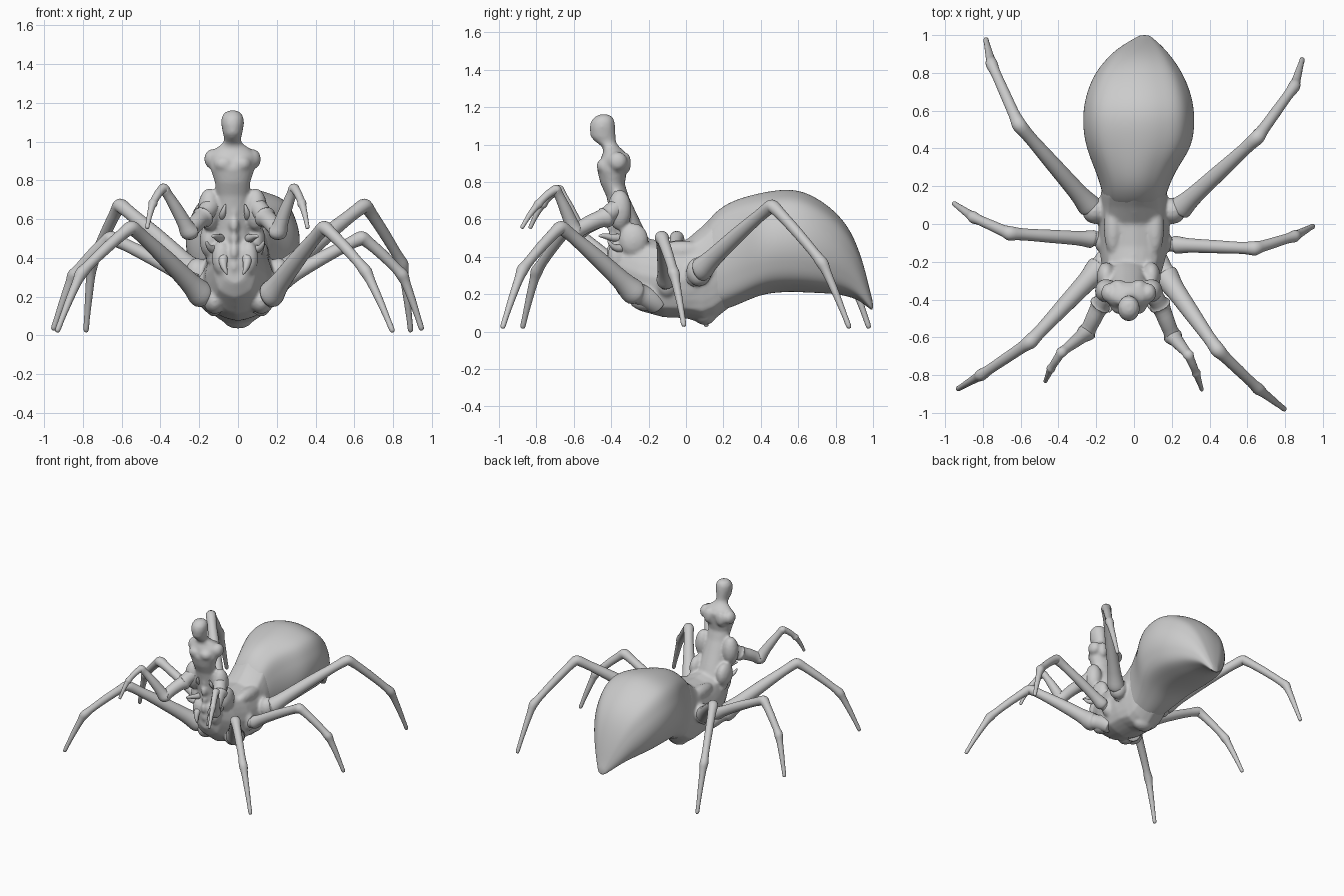
import bpy, bmesh
from math import sin, cos, pi, copysign
from mathutils import Vector as V, Matrix


def rings(bm, secs, n=16, ridge=0.0, lobes=8, power=1.0):
    """Closed skin through rounded sections (centre, u axis, v axis); power < 1 is boxier."""
    def pw(t):
        return copysign(abs(t) ** power, t)
    loops = []
    for c, u, v in secs:
        loop = []
        for i in range(n):
            a = 2 * pi * i / n
            f = 1 + ridge * cos(lobes * a)
            loop.append(bm.verts.new(V(c) + f * (V(u) * pw(cos(a)) + V(v) * pw(sin(a)))))
        loops.append(loop)
    for a, b in zip(loops, loops[1:]):
        for i in range(n):
            j = (i + 1) % n
            bm.faces.new((a[i], a[j], b[j], b[i]))
    bm.faces.new(loops[0][::-1])
    bm.faces.new(loops[-1])


def sweep(bm, pts, rad, n=12):
    """Tapered tube along points; side axis stays level."""
    pts = [V(p) for p in pts]
    d = pts[-1] - pts[0]
    side = V((d.y, -d.x, 0)).normalized()
    secs = []
    for i, p in enumerate(pts):
        t = (pts[min(i + 1, len(pts) - 1)] - pts[max(i - 1, 0)]).normalized()
        secs.append((p, side * rad[i], t.cross(side).normalized() * rad[i]))
    rings(bm, secs, n)


def limb(bm, joints, rad):
    """Jointed limb: each segment has a swollen joint and a slimmer shaft."""
    pts, rr = [], []
    for k in range(len(joints) - 1):
        a, b = V(joints[k]), V(joints[k + 1])
        first = .75 if k == 0 else 1
        for t, f in ((0, 1.25 * first), (.06, 1.2 * first), (.14, .97), (.5, 1.04), (.86, .92), (.95, 1.2)):
            pts.append(a.lerp(b, t) + V((0, 0, .012 * sin(pi * t))))
            rr.append(f * (rad[k] + (rad[k + 1] - rad[k]) * t))
    pts.append(V(joints[-1]))
    rr.append(rad[-1] * .8)
    sweep(bm, pts, rr)


def ball(bm, c, r):
    m = Matrix.Translation(c) @ Matrix.Diagonal((*r, 1))
    bmesh.ops.create_uvsphere(bm, u_segments=16, v_segments=10, radius=1, matrix=m)


def finish(bm, name, sub=1, voxel=0):
    bmesh.ops.recalc_face_normals(bm, faces=bm.faces)
    me = bpy.data.meshes.new(name)
    bm.to_mesh(me)
    bm.free()
    for p in me.polygons:
        p.use_smooth = True
    ob = bpy.data.objects.new(name, me)
    bpy.context.collection.objects.link(ob)
    if voxel:
        m = ob.modifiers.new("blend", 'REMESH')
        m.mode, m.voxel_size, m.use_smooth_shade = 'VOXEL', voxel, True
        s = ob.modifiers.new("soften", 'SMOOTH')
        s.factor, s.iterations = .5, 8
    elif sub:
        ob.modifiers.new("smooth", 'SUBSURF').levels = sub
        ob.modifiers["smooth"].render_levels = sub
    return ob


def y_loft(bm, rows, **kw):
    """Rows: y, centre x, half width, top z, bottom z."""
    rings(bm, [((cx, y, (t + b) / 2), (hx, 0, 0), (0, 0, (t - b) / 2))
               for y, cx, hx, t, b in rows], **kw)


# Abdomen with lengthwise ridges
bm = bmesh.new()
y_loft(bm, [(.06, 0, .12, .50, .15), (.12, 0, .16, .60, .10), (.2, .005, .178, .675, .115),
            (.3, .01, .22, .715, .155), (.4, .025, .275, .74, .20), (.5, .025, .293, .757, .213),
            (.6, .025, .293, .757, .213), (.7, .025, .273, .715, .208), (.8, .025, .23, .64, .203),
            (.87, .03, .178, .555, .188), (.92, .035, .133, .45, .17), (.96, .045, .083, .32, .14),
            (.985, .053, .045, .21, .12), (1.0, .055, .025, .16, .113)],
       n=32, ridge=.015, lobes=8, power=.82)
finish(bm, "abdomen", 2)

# Thorax, upper torso and head blended into one skin
bm = bmesh.new()
y_loft(bm, [(-.40, -.015, .06, .46, .27), (-.36, -.015, .11, .51, .2), (-.25, -.01, .155, .5, .115),
            (-.12, 0, .18, .48, .08), (0, 0, .185, .485, .075), (.09, 0, .175, .56, .05),
            (.15, 0, .172, .62, .07), (.24, 0, .165, .64, .14)], n=24, ridge=.025, lobes=8, power=.85)
torso = [(.38, -.26, .14, .12), (.46, -.285, .12, .10), (.54, -.305, .10, .085), (.63, -.335, .09, .072),
         (.72, -.365, .085, .06), (.79, -.392, .092, .065), (.86, -.395, .115, .08),
         (.93, -.38, .125, .075), (.965, -.385, .09, .055), (.99, -.405, .05, .045),
         (1.015, -.43, .043, .056), (1.04, -.443, .05, .067), (1.09, -.447, .059, .069),
         (1.125, -.445, .058, .064), (1.15, -.44, .042, .045), (1.16, -.44, .02, .025)]
rings(bm, [((-.028, y, z), (hx, 0, 0), (0, hy, 0)) for z, y, hx, hy in torso], n=20)
for s in (-1, 1):
    x = -.028
    ball(bm, (x + s * .105, -.365, .91), (.042, .052, .052))        # shoulder
    ball(bm, (x + s * .045, -.425, .885), (.055, .055, .045))       # chest
    ball(bm, (x + s * .055, -.325, .9), (.04, .032, .06))           # shoulder blade
    ball(bm, (x + s * .12, -.355, .65), (.06, .065, .11))           # arm base
    ball(bm, (x + s * .12, -.28, .49), (.05, .08, .09))             # flank
    ball(bm, (-.015 + s * .07, -.37, .40), (.05, .05, .09))         # cheek
    ball(bm, (s * .21, .07, .32), (.065, .07, .08))                 # rear socket
    ball(bm, (s * .15, -.1, .26), (.06, .06, .08))                  # middle socket
    ball(bm, (s * .12, -.22, .18), (.06, .09, .07))                 # front socket
    ball(bm, (s * .11, -.02, .43), (.05, .15, .055))                # back ridge
for k in range(5):                                                  # belly ridge
    ball(bm, (-.02, -.385 - .012 * (k % 2), .36 + .07 * k), (.025, .03, .045))
ball(bm, (0, .1, .085), (.08, .06, .05))
finish(bm, "thorax_and_torso", voxel=.01)

# Mouth parts: palps, hooked spikes and fangs
bm = bmesh.new()
for s in (-1, 1):
    def P(x, y, z):
        return (-.015 + s * x, y, z)
    sweep(bm, [P(.06, -.33, .5), P(.085, -.4, .5), P(.105, -.445, .515), P(.12, -.47, .51)],
          [.03, .02, .014, .005])
    sweep(bm, [P(.05, -.35, .42), P(.065, -.41, .4), P(.06, -.43, .35), P(.04, -.435, .31)],
          [.035, .026, .018, .005])
    sweep(bm, [P(.05, -.33, .6), P(.07, -.38, .61), P(.06, -.41, .64), P(.05, -.415, .68)],
          [.028, .02, .015, .005])
    sweep(bm, [P(.09, -.33, .45), P(.12, -.37, .44), P(.14, -.4, .46), P(.15, -.42, .49)],
          [.03, .02, .014, .005])
finish(bm, "mouth_parts")

# Walking legs: hip, socket, knee, ankle, tip
legs = {
    "front_leg_right": [(.10, -.15, .14), (.17, -.28, .21), (.445, -.67, .56), (.66, -.875, .33), (.80, -.983, .015)],
    "front_leg_left": [(-.10, -.13, .14), (-.19, -.24, .21), (-.55, -.625, .56), (-.81, -.80, .32), (-.935, -.875, .015)],
    "middle_leg_right": [(.12, -.1, .22), (.22, -.11, .27), (.64, -.13, .505), (.85, -.065, .31), (.95, -.01, .025)],
    "middle_leg_left": [(-.12, -.07, .22), (-.22, -.08, .27), (-.66, -.05, .505), (-.85, .035, .31), (-.955, .11, .025)],
    "rear_leg_right": [(.14, .03, .27), (.24, .08, .33), (.655, .46, .675), (.85, .73, .365), (.892, .875, .015)],
    "rear_leg_left": [(-.14, .03, .27), (-.23, .09, .33), (-.61, .525, .675), (-.755, .85, .365), (-.785, .98, .015)],
}
for name, joints in legs.items():
    slim = .75 if "middle" in name else 1.08 if "front" in name else 1
    bm = bmesh.new()
    limb(bm, joints, [.06 * slim, .054 * slim, .032, .027, .013])
    finish(bm, name)

# Raised forearms: shoulder, upper arm, elbow, wrist, claw
arms = {
    "arm_right": [(.07, -.33, .68), (.14, -.43, .61), (.205, -.595, .53), (.29, -.695, .76), (.33, -.79, .68), (.36, -.88, .55)],
    "arm_left": [(-.12, -.33, .68), (-.18, -.43, .61), (-.25, -.575, .53), (-.385, -.68, .76), (-.44, -.765, .68), (-.47, -.835, .55)],
}
for name, joints in arms.items():
    bm = bmesh.new()
    limb(bm, joints, [.055, .048, .042, .024, .02, .01])
    finish(bm, name)
